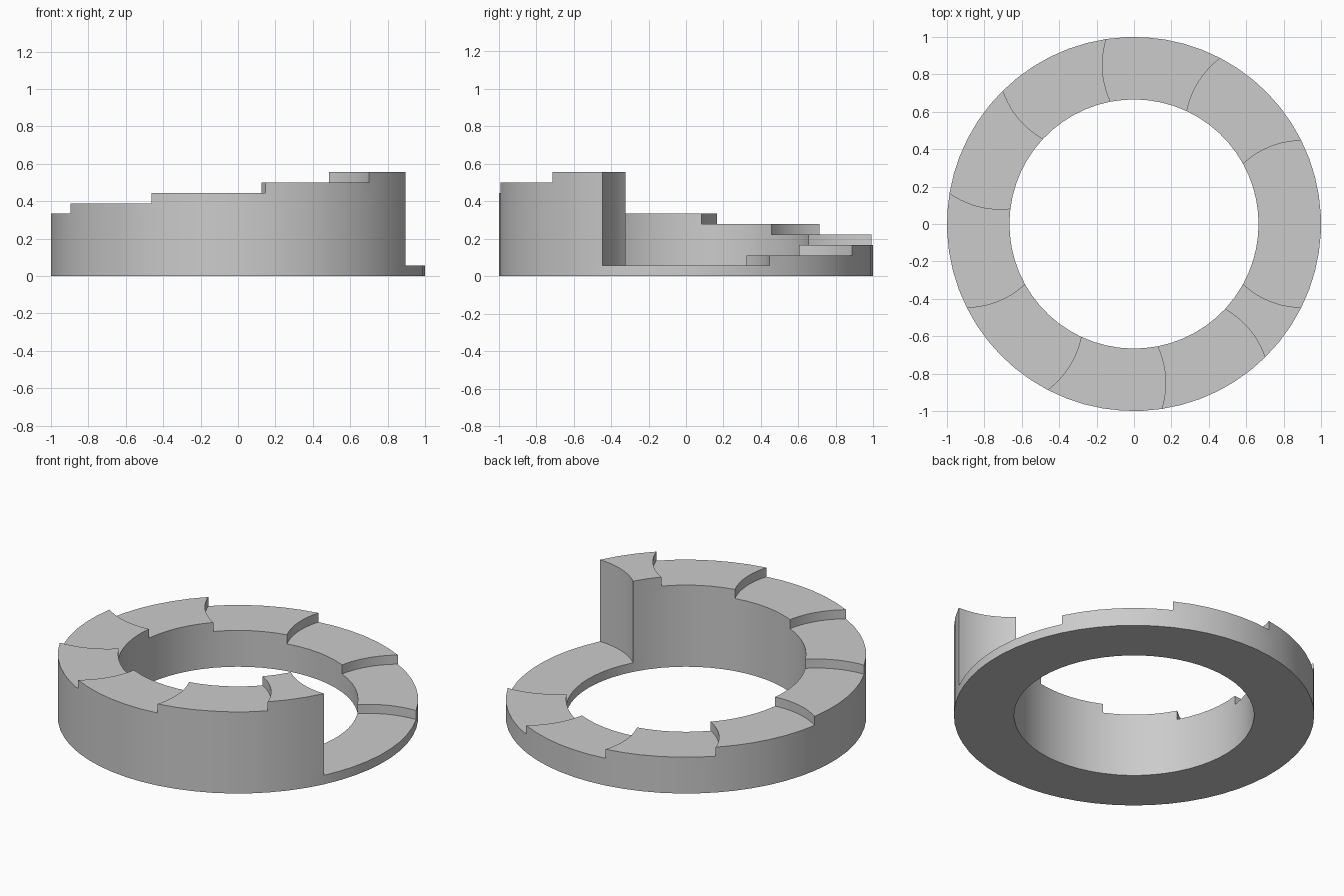
import bpy, bmesh
from math import radians, cos, sin
from mathutils import Vector

cube = bpy.data.objects.get("Cube")
if cube:
    bpy.data.objects.remove(cube)

STEPS = 10
RISE = 1 / 18
R_OUT, R_IN = 1.0, 0.666
FACET = 6          # wall facet size in degrees
ARC_SEGS = 10      # facets along each curved step edge


def polar(radius, degrees):
    a = radians(degrees)
    return Vector((radius * cos(a), radius * sin(a), 0))


def step_edge(outer, inner, bow):
    """Curved line across the ring from the outer to the inner rim."""
    a, b = polar(R_OUT, outer), polar(R_IN, inner)
    side = Vector((b.y - a.y, a.x - b.x, 0)).normalized() * bow
    points = []
    for i in range(ARC_SEGS + 1):
        t = i / ARC_SEGS
        points.append(a.lerp(b, t) + side * 4 * t * (1 - t))
    return points


def rim(radius, start, end):
    n = max(2, round((end - start) / FACET))
    return [polar(radius, start + (end - start) * i / n) for i in range(n + 1)]


# Step edges: a mirrored one at the tall drop, then nine evenly turned ones
angles = [(-26.5, -28.9)] + [(26.5 + 36 * k, 28.9 + 36 * k) for k in range(STEPS - 1)]
angles.append((333.5, 331.1))
edges = [step_edge(o, i, 0.031 if 0 < k < STEPS else -0.031)
         for k, (o, i) in enumerate(angles)]

bm = bmesh.new()


def add_face(points):
    bm.faces.new([bm.verts.new(p) for p in points])


def add_wall(points, z0, z1):
    low, high = Vector((0, 0, z0)), Vector((0, 0, z1))
    for p, q in zip(points, points[1:]):
        add_face((p + low, q + low, q + high, p + high))


for k in range(STEPS):
    outer = rim(R_OUT, angles[k][0], angles[k + 1][0])
    inner = rim(R_IN, angles[k][1], angles[k + 1][1])
    # Tread and underside
    outline = outer + edges[k + 1][1:-1] + inner[::-1] + edges[k][-2:0:-1]
    top = Vector((0, 0, (k + 1) * RISE))
    add_face(outline[::-1])
    add_face([p + top for p in outline])
    # Rim walls in tiers, so neighbouring steps share vertices
    for tier in range(k + 1):
        add_wall(outer, tier * RISE, (tier + 1) * RISE)
        add_wall(inner[::-1], tier * RISE, (tier + 1) * RISE)
    # Riser up to this step, and one tier of the tall drop
    if k:
        add_wall(edges[k][::-1], k * RISE, (k + 1) * RISE)
        add_wall(edges[STEPS], k * RISE, (k + 1) * RISE)

bmesh.ops.remove_doubles(bm, verts=bm.verts, dist=0.0005)
bmesh.ops.recalc_face_normals(bm, faces=bm.faces)
mesh = bpy.data.meshes.new("stepped_ring")
bm.to_mesh(mesh)
bm.free()
ring = bpy.data.objects.new("stepped_ring", mesh)
bpy.context.collection.objects.link(ring)

# Plain grey finish
grey = bpy.data.materials.new("light_grey")
grey.use_nodes = True
colour = (0.6, 0.6, 0.6, 1)
grey.diffuse_color = colour
grey.node_tree.nodes["Principled BSDF"].inputs["Base Color"].default_value = colour
mesh.materials.append(grey)

bpy.ops.object.select_all(action='DESELECT')
ring.select_set(True)
bpy.context.view_layer.objects.active = ring
bpy.ops.object.shade_smooth_by_angle(angle=radians(30))
